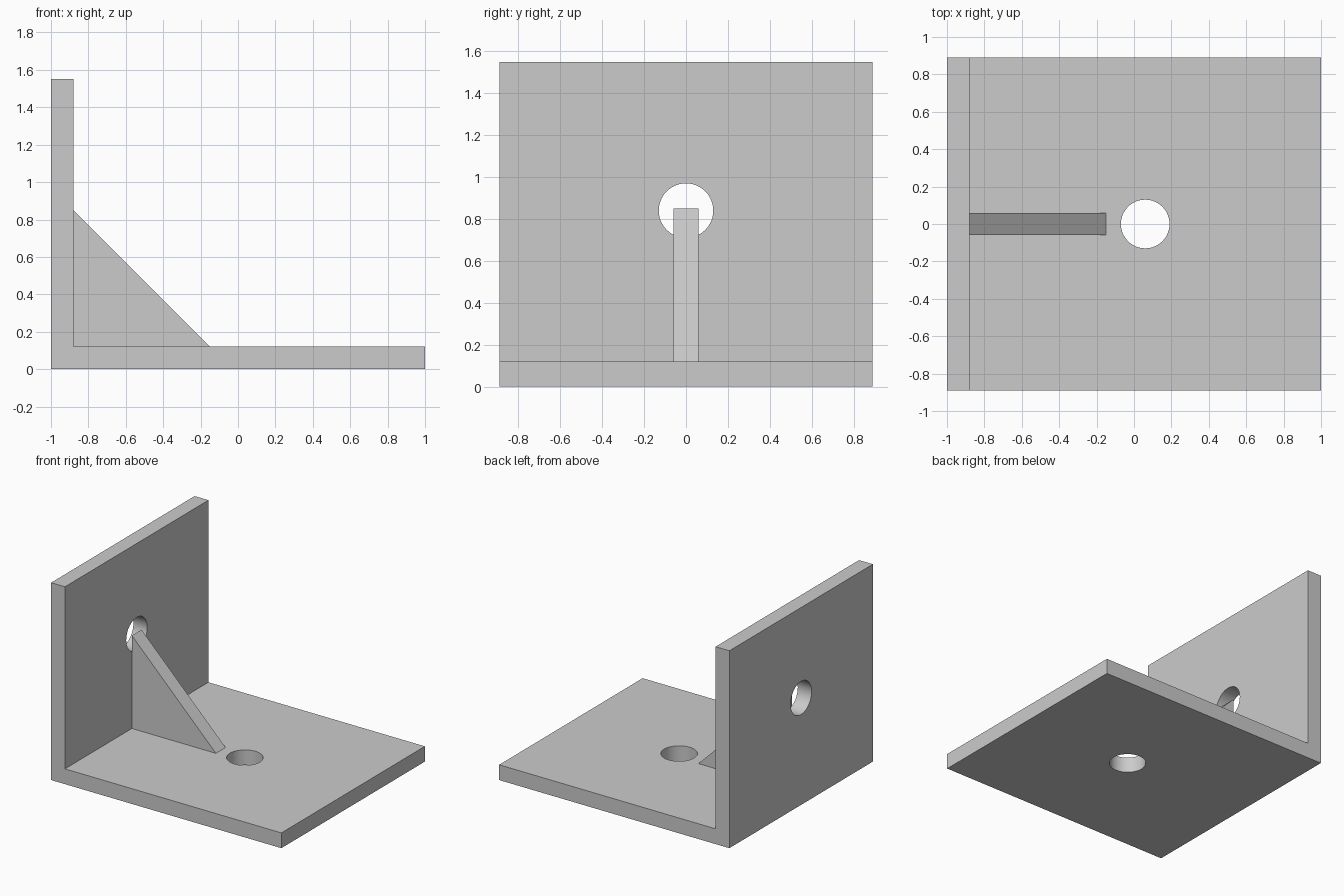
import bpy
import bmesh
from math import pi

if "Cube" in bpy.data.objects:
    bpy.data.objects.remove(bpy.data.objects["Cube"], do_unlink=True)

LEFT, RIGHT, HALF_DEPTH = -1.0, 1.0, 0.89
HEIGHT, THICK = 1.55, 0.12
RIB_HALF, RIB_LEG = 0.06, 0.73
HOLE_RADIUS = 0.13
INNER = LEFT + THICK

grey = bpy.data.materials.new("plain grey")
grey.use_nodes = True
colour = (0.6, 0.6, 0.6, 1)
grey.diffuse_color = colour
grey.node_tree.nodes["Principled BSDF"].inputs["Base Color"].default_value = colour


def extrude_profile(name, profile, half_depth):
    """Extrude an x-z outline symmetrically along y."""
    bm = bmesh.new()
    face = bm.faces.new([bm.verts.new((x, -half_depth, z)) for x, z in profile])
    new = bmesh.ops.extrude_face_region(bm, geom=[face])["geom"]
    verts = [v for v in new if isinstance(v, bmesh.types.BMVert)]
    bmesh.ops.translate(bm, verts=verts, vec=(0, 2 * half_depth, 0))
    bmesh.ops.recalc_face_normals(bm, faces=bm.faces)
    mesh = bpy.data.meshes.new(name)
    bm.to_mesh(mesh)
    bm.free()
    mesh.materials.append(grey)
    obj = bpy.data.objects.new(name, mesh)
    bpy.context.collection.objects.link(obj)
    return obj


def drill(target, location, rotation):
    """Cut a round hole through the target."""
    bpy.ops.mesh.primitive_cylinder_add(vertices=64, radius=HOLE_RADIUS, depth=4 * THICK,
                                        location=location, rotation=rotation)
    cutter = bpy.context.object
    cutter.name = "hole_cutter"
    cutter.hide_render = True
    cutter.data.materials.append(grey)
    mod = target.modifiers.new("hole", 'BOOLEAN')
    mod.operation = 'DIFFERENCE'
    mod.solver = 'EXACT'
    mod.object = cutter
    bpy.ops.object.select_all(action='DESELECT')
    target.select_set(True)
    bpy.context.view_layer.objects.active = target
    bpy.ops.object.modifier_apply(modifier=mod.name)
    bpy.data.objects.remove(cutter, do_unlink=True)


# L-shaped plate: base and upright wall in one piece
bracket = extrude_profile("angle_plate", [
    (LEFT, 0), (RIGHT, 0), (RIGHT, THICK), (INNER, THICK),
    (INNER, HEIGHT), (LEFT, HEIGHT)], HALF_DEPTH)

# Bolt holes through the base and the wall
drill(bracket, (0.06, 0, THICK / 2), (0, 0, 0))
drill(bracket, (LEFT + THICK / 2, 0, 0.84), (0, pi / 2, 0))
bpy.ops.object.shade_smooth_by_angle()

# Triangular stiffening rib in the inner corner
extrude_profile("gusset_rib", [
    (INNER, THICK), (INNER + RIB_LEG, THICK), (INNER, THICK + RIB_LEG)], RIB_HALF)
